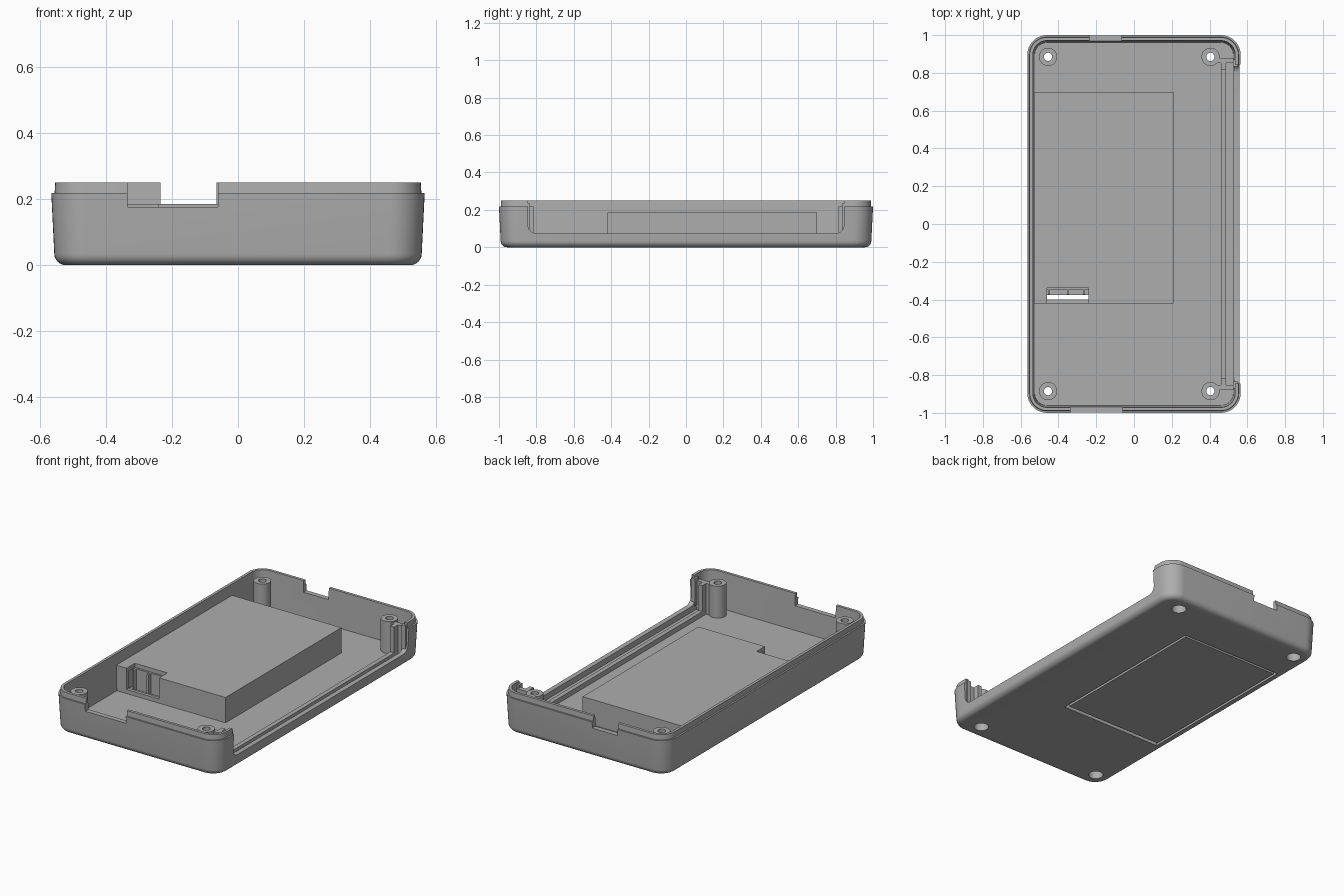
import bpy, bmesh, math

if "Cube" in bpy.data.objects:
    bpy.data.objects.remove(bpy.data.objects["Cube"], do_unlink=True)

grey = bpy.data.materials.new("case_grey")
grey.use_nodes = True
GREY = (0.42, 0.42, 0.42, 1)
grey.diffuse_color = GREY
grey.node_tree.nodes["Principled BSDF"].inputs["Base Color"].default_value = GREY


def finish(name, bm):
    bmesh.ops.recalc_face_normals(bm, faces=bm.faces)
    me = bpy.data.meshes.new(name)
    bm.to_mesh(me)
    bm.free()
    ob = bpy.data.objects.new(name, me)
    bpy.context.collection.objects.link(ob)
    me.materials.append(grey)
    return ob


def box(name, x, y, z):
    """Box from three (low, high) ranges."""
    bm = bmesh.new()
    bmesh.ops.create_cube(bm, size=1)
    for v in bm.verts:
        v.co = [lo + (c + 0.5) * (hi - lo) for c, (lo, hi) in zip(v.co, (x, y, z))]
    return finish(name, bm)


def cylinder(name, x, y, r, z0, z1, r_top=None):
    bm = bmesh.new()
    bmesh.ops.create_cone(bm, cap_ends=True, segments=40, radius1=r,
                          radius2=r if r_top is None else r_top, depth=z1 - z0)
    bmesh.ops.translate(bm, verts=bm.verts, vec=(x, y, (z0 + z1) / 2))
    return finish(name, bm)


def cut(ob, *cutters):
    for c in cutters:
        c.hide_render = True
        mod = ob.modifiers.new("cut", "BOOLEAN")
        mod.operation, mod.solver, mod.object = "DIFFERENCE", "EXACT", c
        bpy.context.view_layer.objects.active = ob
        bpy.ops.object.modifier_apply(modifier=mod.name)
        bpy.data.objects.remove(c, do_unlink=True)


def smooth(ob):
    bpy.ops.object.select_all(action="DESELECT")
    ob.select_set(True)
    bpy.context.view_layer.objects.active = ob
    bpy.ops.object.shade_smooth_by_angle(angle=math.radians(30))


def ring(bm, z, hx, hy, r, n=10):
    """Rounded rectangle of vertices."""
    verts = []
    for q, (sx, sy) in enumerate(((1, 1), (-1, 1), (-1, -1), (1, -1))):
        for i in range(n + 1):
            a = math.pi / 2 * (q + i / n)
            verts.append(bm.verts.new((sx * (hx - r) + r * math.cos(a),
                                       sy * (hy - r) + r * math.sin(a), z)))
    return verts


# Tray shell: filleted base, drafted wall, stepped lip, inside wall
bm = bmesh.new()
F = 0.035
sections = []
for i in range(7):
    a = math.pi / 2 * i / 6
    inset = F * (1 - math.sin(a))
    sections.append((F * (1 - math.cos(a)), 0.556 - inset, 0.991 - inset, 0.1 - inset))
sections += [(0.218, 0.565, 1.0, 0.105), (0.218, 0.555, 0.99, 0.095),
             (0.25, 0.553, 0.988, 0.093), (0.25, 0.536, 0.971, 0.076),
             (0.03, 0.526, 0.961, 0.066)]
rings = [ring(bm, *s) for s in sections]
for a, b in zip(rings, rings[1:]):
    for i in range(len(a)):
        j = (i + 1) % len(a)
        bm.faces.new((a[i], a[j], b[j], b[i]))
bm.faces.new(rings[0])
bm.faces.new(rings[-1])
shell = finish("tray_shell", bm)

# Side opening with rounded lower corners
bm = bmesh.new()
R, W, SILL = 0.045, 0.845, 0.075
profile = [(-W, 0.4)]
for i in range(9):
    a = math.pi / 2 * i / 8
    profile.append((-W + R - R * math.cos(a), SILL + R - R * math.sin(a)))
profile += [(-y, z) for y, z in reversed(profile)]
face = bm.faces.new([bm.verts.new((0.50, y, z)) for y, z in profile])
side = bmesh.ops.extrude_face_region(bm, geom=[face])["geom"]
bmesh.ops.translate(bm, vec=(0.2, 0, 0),
                    verts=[v for v in side if isinstance(v, bmesh.types.BMVert)])
cut(shell, finish("side_opening_cutter", bm),
    box("front_port_cutter", (-0.335, -0.06), (-1.1, -0.9), (0.176, 0.4)),
    box("back_port_cutter", (-0.235, -0.065), (0.9, 1.1), (0.18, 0.4)),
    box("lid_hole_cutter", (-0.505, 0.185), (-0.4, 0.68), (-0.1, 0.2)))

# Corner screw posts with counterbores
for sy, end in ((-1, "front"), (1, "back")):
    for x, side in ((-0.455, "right"), (0.405, "left")):
        y = 0.885 * sy
        post = cylinder(f"{end}_{side}_screw_post", x, y, 0.048, 0.01, 0.225)
        cut(shell, cylinder("bore_cutter", x, y, 0.042, -0.1, 0.1))
        cut(post, cylinder("bore_cutter", x, y, 0.042, -0.1, 0.06),
            cylinder("screw_cutter", x, y, 0.022, -0.1, 0.4))
        smooth(post)
smooth(shell)

# Hollow battery housing with a latch window at its front corner
housing = box("battery_housing", (-0.53, 0.21), (-0.42, 0.70), (0.02, 0.185))
cut(housing, box("cavity_cutter", (-0.505, 0.185), (-0.4, 0.68), (-0.1, 0.16)),
    box("latch_window_cutter", (-0.46, -0.24), (-0.5, -0.34), (0.055, 0.3)))

# Battery lid set in the floor, with its ribbed latch
box("battery_lid", (-0.49, 0.17), (-0.376, 0.665), (0.0, 0.03))
box("latch_plate", (-0.47, -0.23), (-0.348, -0.336), (0.025, 0.158))
for i, x in enumerate((-0.45, -0.35, -0.265)):
    box(f"latch_rib_{i + 1}", (x - 0.006, x + 0.006), (-0.374, -0.345), (0.025, 0.158))

# Panel slot along the side opening: floor rail, groove bed and end guides
box("panel_rail", (0.46, 0.487), (-0.86, 0.86), (0.02, 0.06))
box("panel_groove_bed", (0.48, 0.54), (-0.86, 0.86), (0.02, 0.042))
for sy, end in ((-1, "front"), (1, "back")):
    def span(a, b):
        return tuple(sorted((a * sy, b * sy)))
    box(f"{end}_panel_guide", (0.46, 0.487), span(0.815, 0.875), (0.02, 0.218))
    box(f"{end}_panel_stop", (0.44, 0.53), span(0.852, 0.88), (0.02, 0.218))
    box(f"{end}_panel_jamb", (0.523, 0.55), span(0.835, 0.87), (0.07, 0.235))
